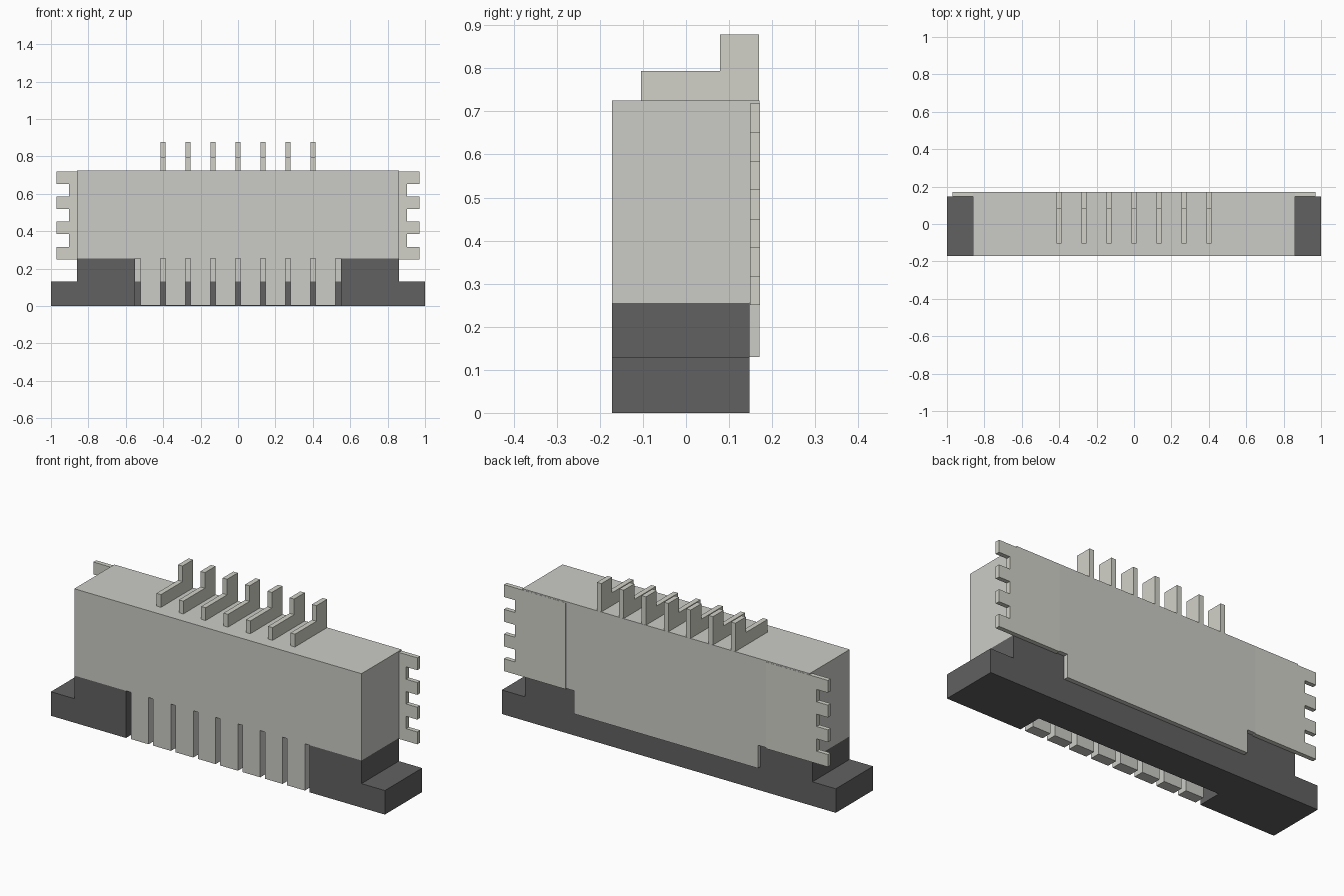
import bpy, bmesh
from mathutils import Vector

if "Cube" in bpy.data.objects:
    bpy.data.objects.remove(bpy.data.objects["Cube"])


def material(name, rgb):
    m = bpy.data.materials.new(name)
    m.diffuse_color = (*rgb, 1)
    m.use_nodes = True
    m.node_tree.nodes["Principled BSDF"].inputs["Base Color"].default_value = m.diffuse_color
    return m


DARK = material("dark_plastic", (0.12, 0.12, 0.12))
METAL = material("metal", (0.64, 0.64, 0.58))
SHELL = material("light_plastic", (0.6, 0.6, 0.57))


def prism(name, outline, depth, mat):
    """Close an outline of 3D points and extrude it along the depth vector."""
    bm = bmesh.new()
    face = bm.faces.new([bm.verts.new(p) for p in outline])
    new = bmesh.ops.extrude_face_region(bm, geom=[face])["geom"]
    bmesh.ops.translate(bm, vec=Vector(depth),
                        verts=[v for v in new if isinstance(v, bmesh.types.BMVert)])
    bmesh.ops.recalc_face_normals(bm, faces=bm.faces[:])
    mesh = bpy.data.meshes.new(name)
    bm.to_mesh(mesh)
    bm.free()
    mesh.materials.append(mat)
    ob = bpy.data.objects.new(name, mesh)
    bpy.context.collection.objects.link(ob)
    return ob


def front_profile(name, half, y0, y1, mat, mirrored=True):
    """Extrude an x-z outline along y; optionally complete it by symmetry."""
    pts = list(half)
    if mirrored:
        pts += [(-x, z) for x, z in reversed(half)]
    return prism(name, [(x, y0, z) for x, z in pts], (0, y1 - y0, 0), mat)


def box(name, x0, x1, y0, y1, z0, z1, mat):
    return front_profile(name, [(x0, z0), (x1, z0), (x1, z1), (x0, z1)],
                         y0, y1, mat, False)


# Housing with the back apron reaching down between the slider shoulders
box("housing", -0.86, 0.86, -0.172, 0.171, 0.255, 0.725, SHELL)
box("housing_apron", -0.55, 0.55, -0.038, 0.171, 0.13, 0.255, SHELL)

# Dark slider with stepped ends and a front recess
slider = front_profile("slider", [(1, 0), (1, 0.13), (0.86, 0.13), (0.86, 0.255),
                                  (0.55, 0.255), (0.55, 0.13)], -0.172, 0.147, DARK)
cutter = box("recess_cutter", -0.55, 0.55, -0.3, -0.038, -0.1, 0.4, DARK)
cutter.hide_render = True
mod = slider.modifiers.new("front_recess", "BOOLEAN")
mod.operation = "DIFFERENCE"
mod.solver = "EXACT"
mod.object = cutter
bpy.context.view_layer.objects.active = slider
bpy.ops.object.modifier_apply(modifier=mod.name)
bpy.data.objects.remove(cutter)

# Front guide teeth
PITCH = 0.1337
for i in range(8):
    x = (i - 3.5) * PITCH
    box(f"guide_tooth_{i + 1}", x - 0.053, x + 0.053, -0.172, -0.115, 0.002, 0.255, SHELL)

# Stepped contact pins on top
pin = [(-0.105, 0.72), (0.17, 0.72), (0.17, 0.878), (0.079, 0.878),
       (0.079, 0.794), (-0.105, 0.794)]
for i in range(7):
    x = (i - 3) * PITCH
    prism(f"contact_pin_{i + 1}", [(x - 0.0135, y, z) for y, z in pin], (0.027, 0, 0), METAL)

# Comb-shaped solder tabs at both ends
STEP = (0.718 - 0.25) / 7
comb = [(0.6, 0.25)]
for i in range(7):
    x = 0.97 if i % 2 == 0 else 0.903
    comb += [(x, 0.25 + i * STEP), (x, 0.25 + (i + 1) * STEP)]
comb.append((0.6, 0.718))
for side, s in (("right", 1), ("left", -1)):
    front_profile(f"solder_tab_{side}", [(s * x, z) for x, z in comb],
                  0.148, 0.172, METAL, False)
